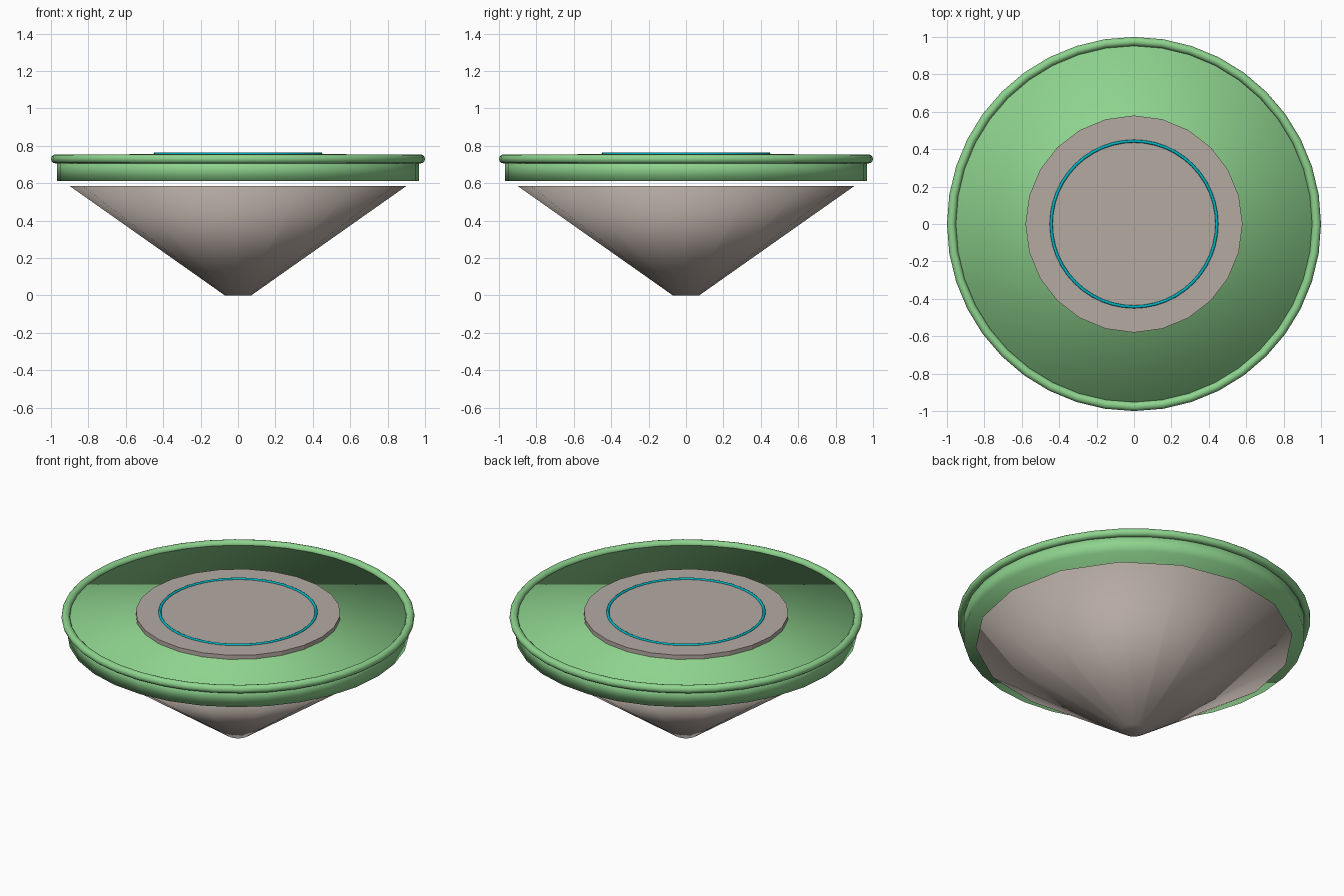
import bpy

default_cube = bpy.data.objects.get("Cube")
if default_cube:
    bpy.data.objects.remove(default_cube, do_unlink=True)


def make_material(name, rgb):
    mat = bpy.data.materials.new(name)
    mat.use_nodes = True
    color = (*rgb, 1)
    mat.diffuse_color = color
    mat.node_tree.nodes["Principled BSDF"].inputs["Base Color"].default_value = color
    return mat


def finish(name, mat, smooth):
    obj = bpy.context.object
    obj.name = name
    obj.data.materials.append(mat)
    if smooth:
        bpy.ops.object.shade_smooth()
    return obj


def frustum(name, mat, sides, r_bottom, r_top, z_bottom, z_top, smooth):
    """Closed round solid between two heights, with a vertex on each axis."""
    bpy.ops.mesh.primitive_cone_add(
        vertices=sides, radius1=r_bottom, radius2=r_top, depth=z_top - z_bottom,
        location=(0, 0, (z_bottom + z_top) / 2))
    return finish(name, mat, smooth)


def ring(name, mat, sides, minor_sides, radius, thickness, z):
    bpy.ops.mesh.primitive_torus_add(
        major_segments=sides, minor_segments=minor_sides,
        major_radius=radius, minor_radius=thickness, location=(0, 0, z))
    return finish(name, mat, True)


green = make_material("soft green", (0.27, 0.65, 0.27))
stone = make_material("warm grey", (0.46, 0.40, 0.36))
cyan = make_material("cyan", (0.0, 0.47, 0.56))

# Tapering underside, floating just below the platform
frustum("lower_cone", stone, 16, 0.07, 0.9, 0, 0.585, True)

# Green platform and its rounded rim
frustum("platform", green, 32, 0.967, 0.967, 0.613, 0.73, True)
ring("platform_rim", green, 40, 12, 0.976, 0.024, 0.73)

# Paved central disc with an inlaid glowing ring
frustum("central_disc", stone, 24, 0.58, 0.58, 0.71, 0.756, False)
ring("disc_ring", cyan, 48, 8, 0.443, 0.008, 0.757)
